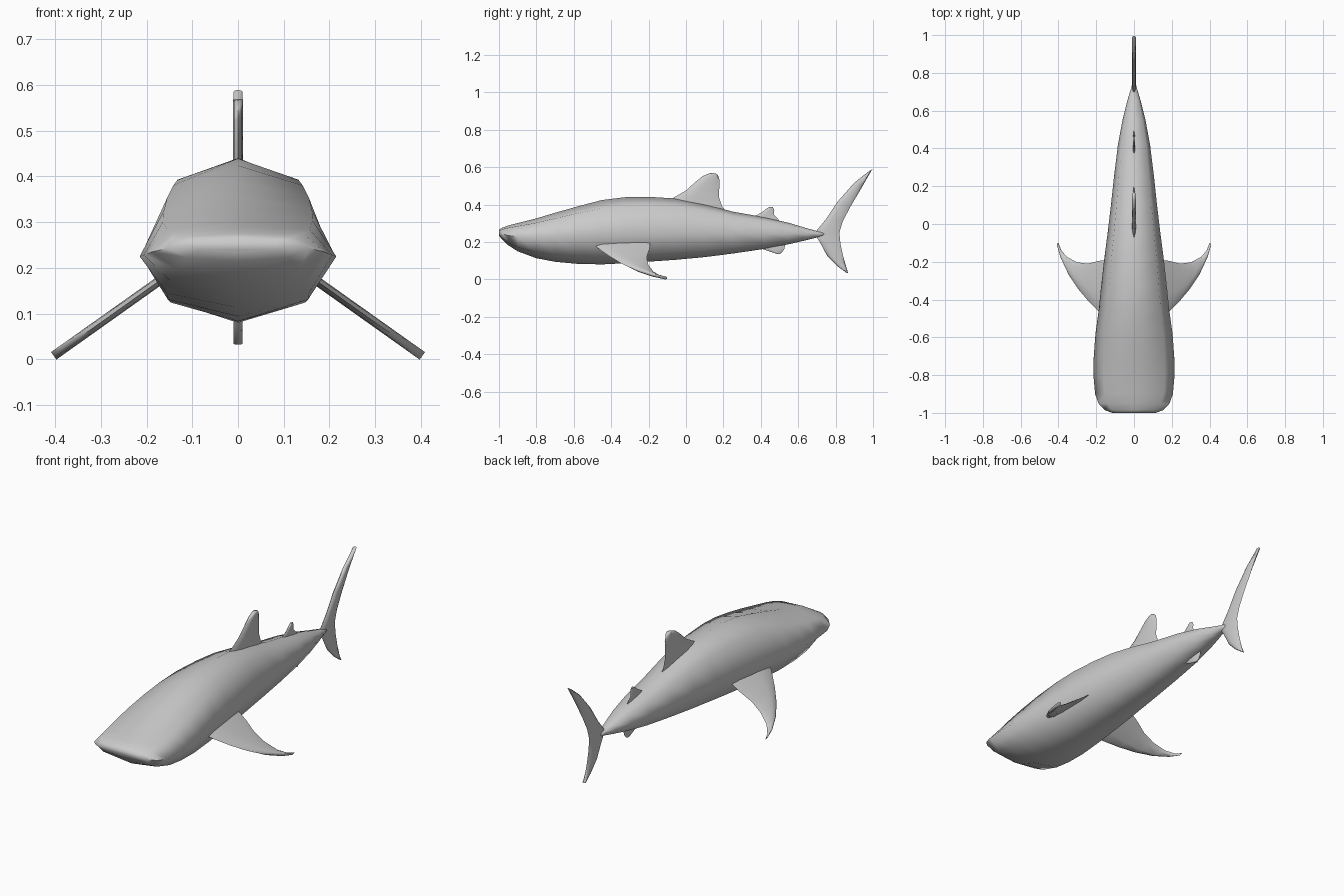
import bpy, bmesh, math
from mathutils import Vector


def loft(name, rings, angle):
    """Skin a list of equal-length closed rings and cap both ends."""
    bm = bmesh.new()
    rows = [[bm.verts.new(p) for p in ring] for ring in rings]
    n = len(rows[0])
    for a, b in zip(rows, rows[1:]):
        for i in range(n):
            j = (i + 1) % n
            bm.faces.new((a[i], a[j], b[j], b[i]))
    bm.faces.new(rows[0])
    bm.faces.new(rows[-1][::-1])
    bmesh.ops.recalc_face_normals(bm, faces=bm.faces)
    mesh = bpy.data.meshes.new(name)
    bm.to_mesh(mesh)
    bm.free()
    ob = bpy.data.objects.new(name, mesh)
    bpy.context.collection.objects.link(ob)
    bpy.ops.object.select_all(action='DESELECT')
    ob.select_set(True)
    bpy.context.view_layer.objects.active = ob
    bpy.ops.object.shade_smooth_by_angle(angle=math.radians(angle))
    return ob


def fin(name, stations, half_thick, place, normal):
    """Loft lens sections between leading and trailing points."""
    section = [(0, 0), (.12, .8), (.35, 1), (.8, .7), (1, 0),
               (.8, -.7), (.35, -1), (.12, -.8)]
    rings = []
    for k, (ly, lz, ty, tz) in enumerate(stations):
        lead, trail = place(ly, lz), place(ty, tz)
        rings.append([lead.lerp(trail, u) + normal * (half_thick * t)
                      for u, t in section])
    return loft(name, rings, 75)


# Body: y, half width, top z, side z, bottom z
stations = [
    (-1.0, .115, .265, .250, .235), (-.985, .155, .275, .243, .215),
    (-.95, .188, .288, .235, .182), (-.90, .206, .301, .228, .150),
    (-.80, .215, .326, .225, .113), (-.70, .213, .356, .226, .094),
    (-.58, .204, .390, .230, .083), (-.45, .186, .424, .235, .080),
    (-.33, .174, .439, .238, .086), (-.18, .157, .440, .242, .096),
    (-.05, .140, .432, .246, .105), (.10, .122, .402, .248, .119),
    (.25, .106, .362, .248, .138), (.42, .085, .332, .246, .163),
    (.55, .061, .302, .244, .188), (.65, .036, .272, .243, .211),
    (.71, .018, .256, .242, .226), (.75, .007, .250, .242, .234)]
rings = []
for y, w, top, mid, bot in stations:
    up = mid + .77 * (top - mid)
    low = mid - .72 * (mid - bot)
    rings.append([(0, y, top), (.76 * w, y, up), (w, y, mid), (.72 * w, y, low),
                  (0, y, bot), (-.72 * w, y, low), (-w, y, mid), (-.76 * w, y, up)])
loft("body", rings, 80)

# Upright fins on the centre plane: lead y, z, trail y, z
upright = lambda y, z: Vector((0, y, z))
X = Vector((1, 0, 0))
fin("dorsal_fin", [(-.15, .40, .24, .34), (-.07, .435, .195, .385),
                   (0, .475, .176, .44), (.055, .525, .178, .49),
                   (.09, .552, .180, .53), (.125, .567, .172, .555),
                   (.145, .569, .16, .566)], .011, upright, X)
fin("second_dorsal_fin", [(.34, .31, .51, .30), (.37, .338, .49, .326),
                          (.41, .362, .47, .345), (.43, .378, .472, .368),
                          (.445, .387, .465, .386)], .006, upright, X)
fin("anal_fin", [(.40, .19, .53, .21), (.41, .162, .53, .183),
                 (.44, .152, .526, .163), (.47, .141, .515, .146),
                 (.49, .135, .505, .138)], .006, upright, X)
fin("tail_fin", [(.985, .583, .996, .589), (.90, .517, .945, .50),
                 (.81, .415, .88, .39), (.745, .318, .838, .31),
                 (.685, .245, .82, .25), (.715, .20, .826, .19),
                 (.755, .125, .84, .125), (.81, .07, .856, .07),
                 (.858, .035, .867, .032)], .010, upright, X)

# Pectoral fins, drooping outward: lead y, x, trail y, x
side_stations = [(-.52, .12, -.19, .12), (-.465, .185, -.195, .185),
                 (-.41, .24, -.21, .245), (-.345, .295, -.203, .30),
                 (-.27, .345, -.175, .355), (-.18, .385, -.135, .388),
                 (-.115, .403, -.10, .403)]
for s, label in ((1, "left"), (-1, "right")):
    droop = lambda y, x: Vector((s * x, y, .166 - .71 * (x - .18)))
    fin("pectoral_fin_" + label, side_stations, .010, droop,
        Vector((s * .71, 0, 1)).normalized())
